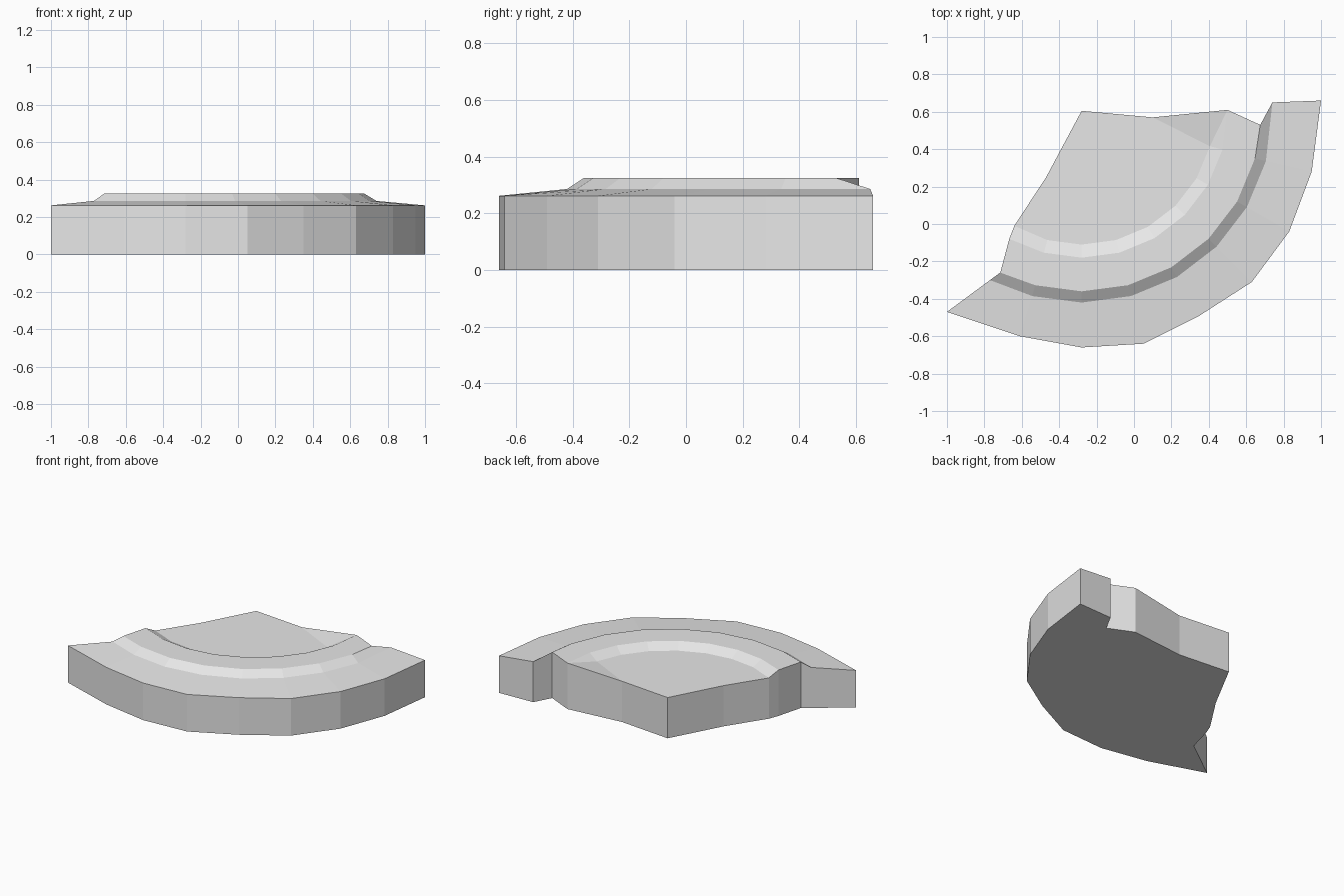
import bpy, bmesh, math

if "Cube" in bpy.data.objects:
    bpy.data.objects.remove(bpy.data.objects["Cube"])

# Single stone-grey colour
grey = bpy.data.materials.new("light grey")
grey.diffuse_color = (0.8, 0.8, 0.8, 1)
grey.use_nodes = True
grey.node_tree.nodes["Principled BSDF"].inputs["Base Color"].default_value = grey.diffuse_color

CENTRE = (-0.28, 0.60)   # centre of the curved ridge
STEPS = 9                # 15 degree steps from -30 to 90


def arc(radius, z, start=None, end=None):
    """Arc of points around CENTRE, with optional clipped end points."""
    pts = []
    for i in range(STEPS):
        a = math.radians(-30 + 15 * i)
        pts.append((CENTRE[0] + radius * math.sin(a),
                    CENTRE[1] - radius * math.cos(a), z))
    if start:
        pts[0] = (*start, z)
    if end:
        pts[-1] = (*end, z)
    return pts


# Irregular outer rim, then the ridge foot, ridge crest and sunken floor edge
rim_xy = [(-1, -.47), (-.61, -.60), (-.28, -.66), (.05, -.64), (.35, -.49),
          (.63, -.31), (.83, -.04), (.95, .28), (1, .66)]
profile = [
    [(x, y, .262) for x, y in rim_xy],
    arc(1.02, .286, (-.77, -.30), (.74, .65)),
    arc(.96, .325, (-.715, -.26), (.675, .53)),
    arc(.78, .325, (-.667, -.08), (.50, .61)),
    arc(.71, .288, (-.64, -.01), (.10, .57)),
]
back = [(-.28, .605, .288), (-.47, .25, .288)]

bm = bmesh.new()
rings = [[bm.verts.new(p) for p in ring] for ring in profile]
back_v = [bm.verts.new(p) for p in back]

# Ridge strips between neighbouring rings
for a, b in zip(rings, rings[1:]):
    for i in range(STEPS - 1):
        if i == STEPS - 2 and b is rings[-1]:
            # the ridge fades down into the floor at its right end
            bm.faces.new((a[i], a[i + 1], b[i]))
            bm.faces.new((a[i + 1], b[i + 1], b[i]))
        else:
            bm.faces.new((a[i], a[i + 1], b[i + 1], b[i]))

# Sunken floor
bm.faces.new(rings[-1] + back_v)

# Vertical walls and flat underside
outline = (rings[0] + [r[-1] for r in rings[1:]] + back_v
           + [r[0] for r in reversed(rings[1:])])
base = [bm.verts.new((v.co.x, v.co.y, 0)) for v in outline]
n = len(outline)
for i in range(n):
    j = (i + 1) % n
    bm.faces.new((base[i], base[j], outline[j], outline[i]))
bm.faces.new(list(reversed(base)))
bmesh.ops.recalc_face_normals(bm, faces=bm.faces[:])

mesh = bpy.data.meshes.new("curved_slab")
bm.to_mesh(mesh)
bm.free()
mesh.materials.append(grey)
slab = bpy.data.objects.new("curved_slab", mesh)
bpy.context.collection.objects.link(slab)
